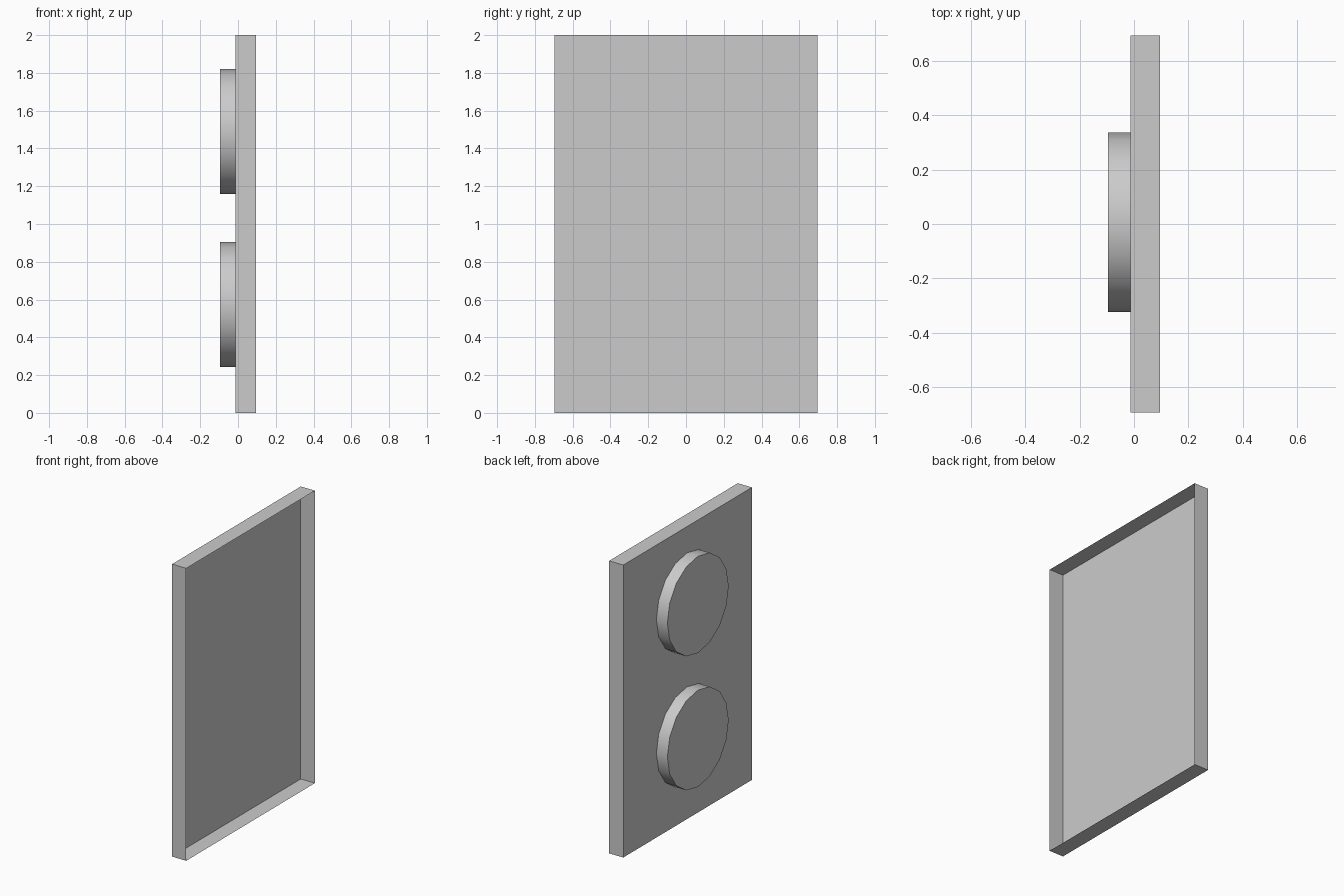
import bpy, bmesh, math
from mathutils import Matrix

cube = bpy.data.objects.get("Cube")
if cube:
    bpy.data.objects.remove(cube, do_unlink=True)

HALF_X = 0.095       # half of the overall thickness
PANEL_X = -0.012     # plane of the panel that carries the discs
WIDTH, HEIGHT = 1.39, 2.0
RADIUS = 0.331

grey = bpy.data.materials.new("light_grey")
grey.use_nodes = True
grey.diffuse_color = (0.6, 0.6, 0.6, 1)
grey.node_tree.nodes["Principled BSDF"].inputs["Base Color"].default_value = grey.diffuse_color


def add_object(name, bm):
    mesh = bpy.data.meshes.new(name)
    bm.to_mesh(mesh)
    bm.free()
    mesh.materials.append(grey)
    obj = bpy.data.objects.new(name, mesh)
    bpy.context.collection.objects.link(obj)
    return obj


def delete_end(bm, side):
    """Open the solid by removing the face that points along x on one side."""
    ends = [f for f in bm.faces if f.normal.x * side > 0.9]
    bmesh.ops.delete(bm, geom=ends, context='FACES_ONLY')


def box_between(x0, x1, y, z):
    return Matrix.Translation(((x0 + x1) / 2, 0, z / 2)) @ Matrix.Diagonal((x1 - x0, y, z, 1))


# Shallow tray, open towards +x
bm = bmesh.new()
bmesh.ops.create_cube(bm, size=1, matrix=box_between(PANEL_X, HALF_X, WIDTH, HEIGHT))
bm.normal_update()
delete_end(bm, 1)
add_object("tray", bm)

# Two round discs on the closed side of the tray
for name, z in (("lower_disc", 0.573), ("upper_disc", 1.489)):
    bm = bmesh.new()
    place = Matrix.Translation(((PANEL_X - HALF_X) / 2, 0.006, z)) @ Matrix.Rotation(math.pi / 2, 4, 'Y')
    bmesh.ops.create_cone(bm, cap_ends=True, segments=16, radius1=RADIUS, radius2=RADIUS,
                          depth=HALF_X + PANEL_X, matrix=place)
    bm.normal_update()
    delete_end(bm, 1)
    disc = add_object(name, bm)
    bpy.ops.object.select_all(action='DESELECT')
    disc.select_set(True)
    bpy.context.view_layer.objects.active = disc
    bpy.ops.object.shade_smooth_by_angle(angle=math.radians(30))
